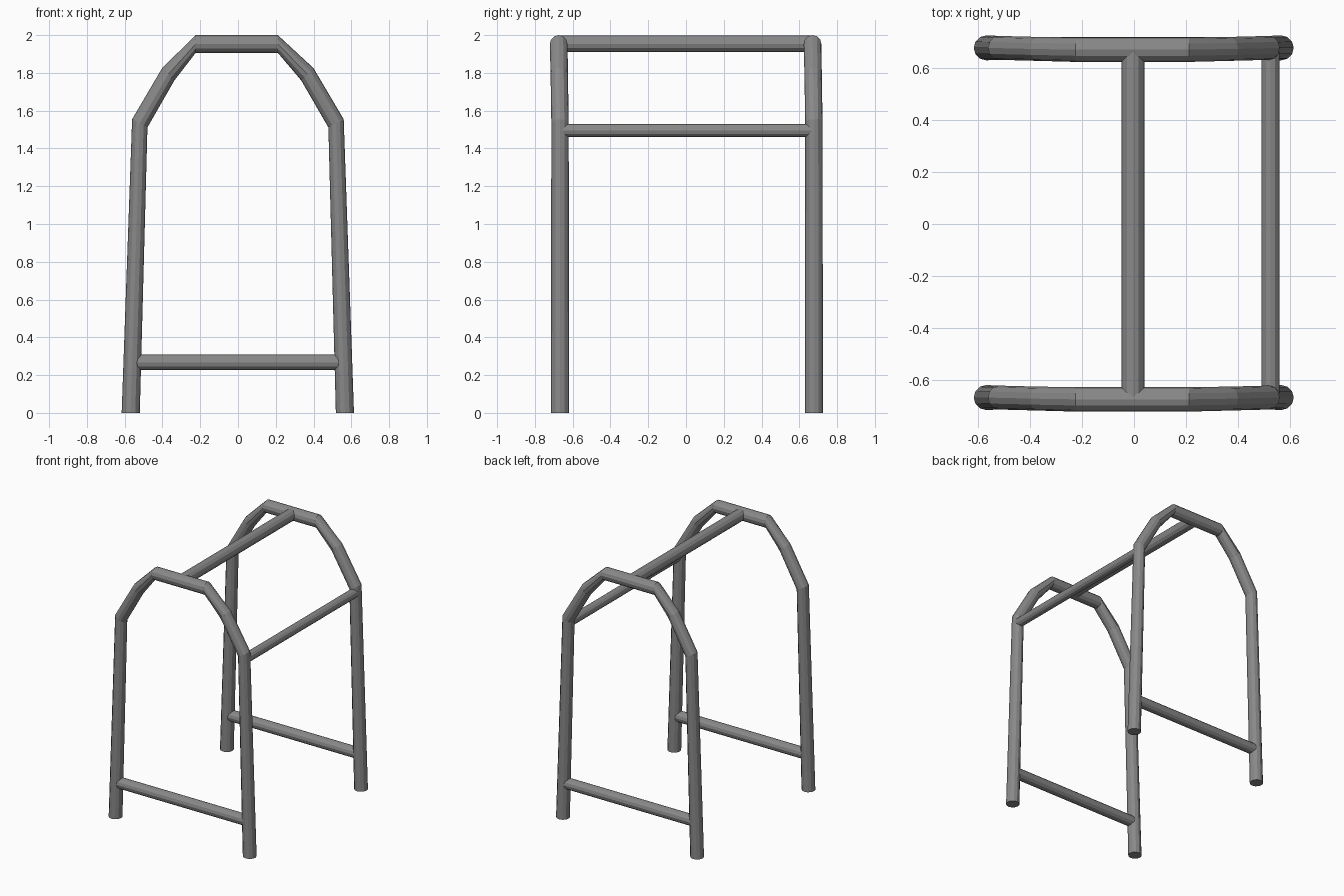
import bpy, bmesh, math
from mathutils import Vector

if "Cube" in bpy.data.objects:
    bpy.data.objects.remove(bpy.data.objects["Cube"])

SIDES = 12
steel = bpy.data.materials.new("grey steel")
steel.diffuse_color = (0.25, 0.25, 0.25, 1)
steel.use_nodes = True
steel.node_tree.nodes["Principled BSDF"].inputs["Base Color"].default_value = steel.diffuse_color


def tube(name, rings):
    """Skin a tube through rings given as (centre, axis_a, axis_b, radius)."""
    bm = bmesh.new()
    loops = []
    for c, a, b, r in rings:
        loop = []
        for i in range(SIDES):
            t = 2 * math.pi * i / SIDES
            loop.append(bm.verts.new(Vector(c) + r * (math.cos(t) * a + math.sin(t) * b)))
        loops.append(loop)
    for lo, hi in zip(loops, loops[1:]):
        for i in range(SIDES):
            j = (i + 1) % SIDES
            bm.faces.new((lo[i], lo[j], hi[j], hi[i]))
    bm.faces.new(loops[0][::-1])
    bm.faces.new(loops[-1])
    bmesh.ops.recalc_face_normals(bm, faces=bm.faces)
    mesh = bpy.data.meshes.new(name)
    bm.to_mesh(mesh)
    bm.free()
    mesh.materials.append(steel)
    obj = bpy.data.objects.new(name, mesh)
    bpy.context.collection.objects.link(obj)
    return obj


def bar(name, start, end, radius):
    """Straight round bar between two points."""
    d = (Vector(end) - Vector(start)).normalized()
    a = Vector((0, 0, 1))
    b = d.cross(a)
    return tube(name, [(start, a, b, radius), (end, a, b, radius)])


# Arch path: x, z, y shift, outward angle of the ring in the xz plane, radius
PATH = [
    (-0.568, 0.000, 0.004, 180, 0.048),
    (-0.520, 1.533, 0.004, 152, 0.046),
    (-0.369, 1.793, 0.000, 135, 0.046),
    (-0.224, 1.953, -0.003, 90, 0.047),
    (0.211, 1.953, -0.003, 90, 0.047),
    (0.367, 1.793, 0.000, 45, 0.046),
    (0.519, 1.533, 0.004, 28, 0.046),
    (0.566, 0.000, 0.004, 0, 0.048),
]
Y = Vector((0, 1, 0))

for label, y in (("front", -0.671), ("back", 0.673)):
    # bent arch frame
    rings = []
    for x, z, dy, deg, r in PATH:
        t = math.radians(deg)
        rings.append(((x, y + dy, z), Vector((math.cos(t), 0, math.sin(t))), Y, r))
    tube(label + "_arch", rings)
    # low rung between the legs
    bar(label + "_rung", (-0.555, y + 0.004, 0.267), (0.553, y + 0.004, 0.267), 0.041)

# ridge bar joining the arch tops, and the single side rail on the right
bar("ridge_bar", (-0.004, -0.674, 1.954), (-0.004, 0.67, 1.954), 0.044)
bar("side_rail", (0.525, -0.667, 1.495), (0.525, 0.676, 1.495), 0.035)
